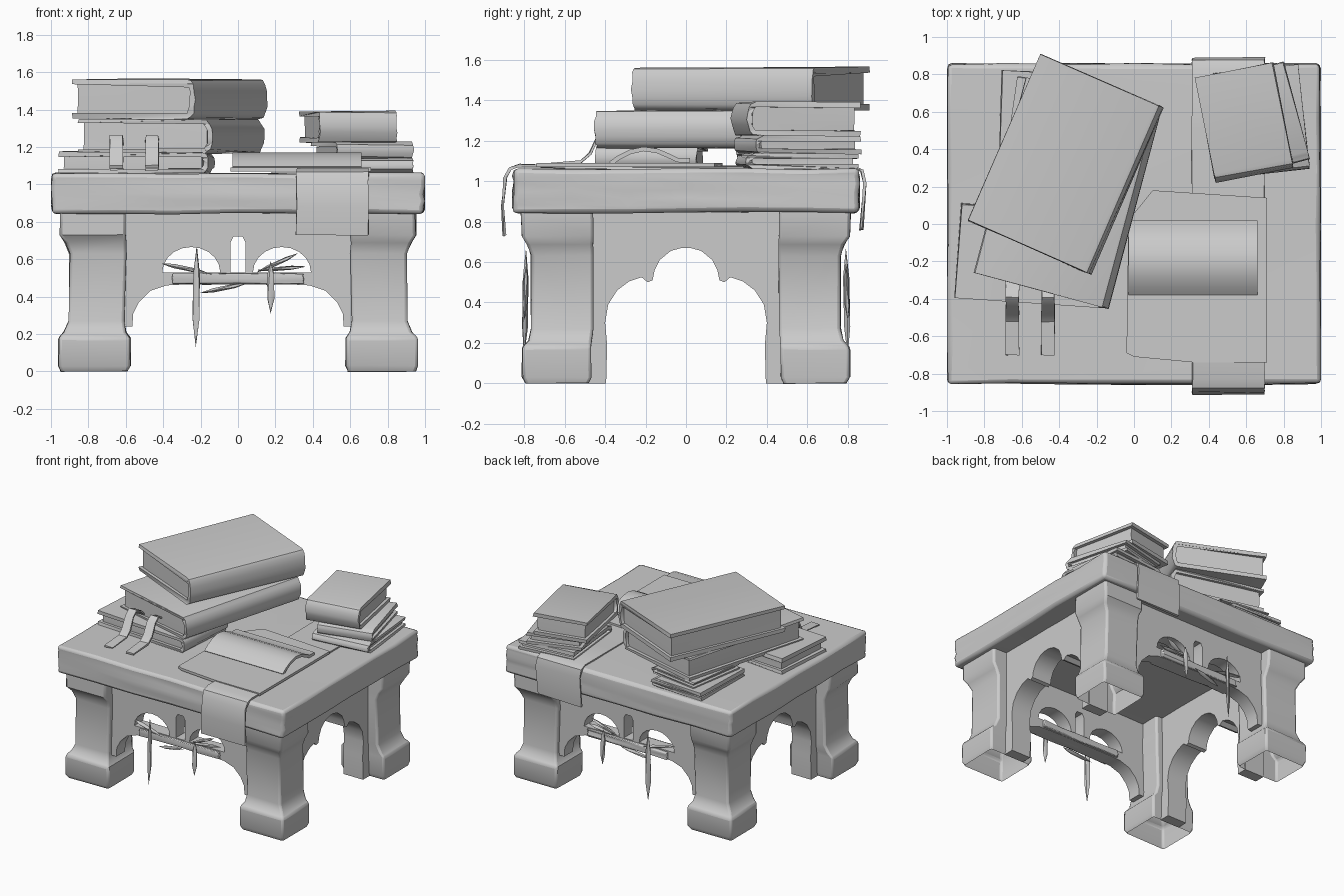
import bpy, bmesh, math, random
from mathutils import Matrix, Vector

random.seed(4)
if "Cube" in bpy.data.objects:
    bpy.data.objects.remove(bpy.data.objects["Cube"])

STONE = bpy.data.materials.new("plain grey")
STONE.use_nodes = True
GREY = (0.6, 0.6, 0.6, 1)
STONE.diffuse_color = GREY
STONE.node_tree.nodes["Principled BSDF"].inputs["Base Color"].default_value = GREY

# Matrices taking a flat outline to a plane facing front, side or up
PLANES = {
    "front": Matrix.Rotation(math.pi / 2, 4, "X"),
    "side": Matrix(((0, 0, 1, 0), (1, 0, 0, 0), (0, 1, 0, 0), (0, 0, 0, 1))),
    "flat": Matrix.Identity(4),
}


def finish(name, bm, bevel=0.0, jitter=0.0):
    for v in bm.verts:
        v.co += Vector([random.uniform(-jitter, jitter) for _ in range(3)])
    bmesh.ops.recalc_face_normals(bm, faces=bm.faces)
    mesh = bpy.data.meshes.new(name)
    bm.to_mesh(mesh)
    bm.free()
    mesh.materials.append(STONE)
    ob = bpy.data.objects.new(name, mesh)
    bpy.context.collection.objects.link(ob)
    if bevel:
        mod = ob.modifiers.new("worn edges", "BEVEL")
        mod.width, mod.segments, mod.limit_method = bevel, 2, "ANGLE"
        mod.angle_limit = math.radians(40)
    bpy.ops.object.select_all(action="DESELECT")
    bpy.context.view_layer.objects.active = ob
    ob.select_set(True)
    bpy.ops.object.shade_smooth_by_angle(angle=math.radians(35))


def plate(name, loops, plane, depth, place=(0, 0, 0), turn=0, jitter=0.0):
    """Thick plate from an outline; further loops become holes."""
    curve = bpy.data.curves.new(name, "CURVE")
    curve.dimensions, curve.fill_mode, curve.extrude = "2D", "BOTH", depth / 2
    for pts in loops:
        s = curve.splines.new("POLY")
        s.points.add(len(pts) - 1)
        for p, (u, v) in zip(s.points, pts):
            p.co = (u, v, 0, 1)
        s.use_cyclic_u = True
    tmp = bpy.data.objects.new(name + "_outline", curve)
    bpy.context.collection.objects.link(tmp)
    mesh = bpy.data.meshes.new_from_object(
        tmp.evaluated_get(bpy.context.evaluated_depsgraph_get()))
    bm = bmesh.new()
    bm.from_mesh(mesh)
    bpy.data.objects.remove(tmp)
    bmesh.ops.remove_doubles(bm, verts=bm.verts, dist=0.0005)
    bm.transform(Matrix.Translation(place)
                 @ Matrix.Rotation(math.radians(turn), 4, "Z") @ PLANES[plane])
    finish(name, bm, jitter=jitter)


def strip(path, t):
    """Closed outline of a thin sheet following a path."""
    back = []
    for i, p in enumerate(path):
        a, b = Vector(path[max(i - 1, 0)]), Vector(path[min(i + 1, len(path) - 1)])
        d = (b - a).normalized()
        back.append((p[0] + d.y * t, p[1] - d.x * t))
    return list(path) + back[::-1]


def mirrored(half):
    return half + [(-u, v) for u, v in reversed(half)]


def box(name, center, size, turn=0, cuts=0, bevel=0.0, jitter=0.0):
    bm = bmesh.new()
    bmesh.ops.create_cube(bm, size=1, matrix=Matrix.Diagonal((*size, 1)))
    if cuts:
        bmesh.ops.subdivide_edges(bm, edges=bm.edges, cuts=cuts, use_grid_fill=True)
    bm.transform(Matrix.Translation(center)
                 @ Matrix.Rotation(math.radians(turn), 4, "Z"))
    finish(name, bm, bevel, jitter)


def book(name, x, y, w, l, z0, z1, turn, spine_turn=0, t=0.025):
    """Wrapped cover with a rounded spine, and a block of pages inside."""
    h, r, bulge = z1 - z0, w / 2, 0.045
    arc = [(r - bulge + bulge * math.sin(a), h / 2 - h / 2 * math.cos(a))
           for a in [math.pi * i / 8 for i in range(9)]]
    outline = strip([(-r, h)] + arc[::-1] + [(-r, 0)], t)
    a = turn + spine_turn
    plate(name + "_cover", [outline], "front", l, (x, y, z0), a, 0.005)
    off = Matrix.Rotation(math.radians(a), 3, "Z") @ Vector((-0.005, 0, 0))
    box(name + "_pages", (x + off.x, y + off.y, z0 + h / 2),
        (w - 0.06, l - 0.045, h - 2 * t + 0.004), a, 1, 0, 0.002)


# Table slab with worn edges
box("table_top", (0, 0, 0.952), (1.99, 1.71, 0.215), cuts=5, bevel=0.022, jitter=0.006)

# Hollow legs: height, inner x, outer x, inner y, outer y
SECTIONS = [(0, .59, .95, .48, .79), (.03, .575, .96, .47, .81), (.18, .575, .96, .47, .81),
            (.21, .60, .93, .465, .78), (.27, .61, .905, .46, .765), (.63, .60, .90, .46, .765),
            (.69, .60, .925, .46, .785), (.73, .60, .95, .46, .81), (.86, .60, .95, .46, .815)]
for sx, side in ((1, "left"), (-1, "right")):
    for sy, end in ((1, "back"), (-1, "front")):
        bm = bmesh.new()
        rings = [[bm.verts.new((sx * x, sy * y, z))
                  for x, y in ((a, c), (b, c), (b, d), (a, d))] for z, a, b, c, d in SECTIONS]
        for lo, hi in zip(rings, rings[1:]):
            for i in range(4):
                j = (i + 1) % 4
                bm.faces.new((lo[i], lo[j], hi[j], hi[i]))
        finish(f"{end}_{side}_leg", bm, 0.015, 0.004)

# Front and back panels with tracery windows above a crossbar
arch = mirrored([(.62, .85), (.62, .24), (.565, .24), (.56, .31), (.53, .37), (.47, .43),
                 (.38, .46), (.28, .465)])
slot = mirrored([(.04, .53), (.04, .69), (.025, .72)])


def lunette(cx):
    return [(cx + .155 * math.cos(a), .53 + .135 * math.sin(a))
            for a in [math.pi * i / 10 for i in range(11)]]


def shard(name, a, b, r):
    """Flattened splinter, widest a third of the way along."""
    a, b = Vector(a), Vector(b)
    bm = bmesh.new()
    bmesh.ops.create_icosphere(bm, subdivisions=1, radius=1)
    for v in bm.verts:
        v.co = (v.co.x * r, v.co.y * r * .6, v.co.z * (b - a).length / 2)
    bm.transform(Matrix.Translation((a + b) / 2)
                 @ (b - a).to_track_quat("Z", "Y").to_matrix().to_4x4())
    finish(name, bm, jitter=.002)


for sy, end in ((-1, "front"), (1, "back")):
    plate(end + "_panel", [arch, slot, lunette(.235), lunette(-.25)], "front", .11,
          (0, sy * .67, 0))
    box(end + "_crossbar", (0, sy * .67, .495), (.70, .15, .055), cuts=3, bevel=.008, jitter=.005)
    # Broken slivers: hanging in front of the bar, and leaning across the windows
    for x0, z0, x1, z1, r in ((-.22, .67, -.225, .13, .024), (.175, .59, .175, .31, .022)):
        shard(end + "_hanging_sliver", (x0, sy * .79, z0), (x1, sy * .80, z1), r)
    for x0, z0, x1, z1 in ((.10, .53, .32, .63), (-.42, .58, -.14, .52), (.36, .56, .10, .54),
                           (-.20, .42, .05, .47)):
        shard(end + "_leaning_sliver", (x0, sy * .72, z0), (x1, sy * .75, z1), .02)

# Side panels with a cusped arch reaching the floor
cusped = mirrored([(.48, .85), (.48, 0), (.395, 0), (.39, .19), (.40, .3), (.385, .39),
                   (.34, .46), (.28, .505), (.22, .525), (.19, .50), (.165, .51), (.155, .56),
                   (.13, .61), (.075, .655), (.02, .67)])
for sx, side in ((1, "left"), (-1, "right")):
    plate(side + "_panel", [cusped], "side", .17, (sx * .74, 0, 0))

# Cloth runner draped over the front and back edges
drape = [(-.905, .73), (-.912, .88), (-.90, 1.02), (-.875, 1.07), (-.82, 1.085), (-.5, 1.078),
         (.5, 1.076), (.82, 1.08), (.875, 1.06), (.89, .99), (.875, .76)]
plate("cloth_runner", [strip(drape, .015)], "side", .385, (.505, 0, 0), jitter=.005)

# Parchment sheet and curled scroll lying on it
plate("parchment", [[(-.04, -.69), (.0, -.71), (.32, -.74), (.71, -.74), (.71, .14),
                     (.1, .18), (-.03, .02)]], "flat", .02, (0, 0, 1.08))
curl = [(-.38, 1.095), (-.34, 1.125), (-.28, 1.155), (-.21, 1.17), (-.14, 1.16), (-.08, 1.135),
        (-.04, 1.115), (.02, 1.115)]
plate("curled_scroll", [strip(curl, .022)], "side", .69, (.315, 0, 0))

# Large stack of books
book("lowest_book", -.54, -.17, .80, .50, 1.06, 1.175, -4)
book("back_flat_book", -.49, .55, .45, .52, 1.06, 1.12, -2)
book("back_thin_book", -.45, .52, .42, .48, 1.12, 1.165, -9, t=.012)
book("middle_book", -.357, .166, .74, 1.08, 1.165, 1.35, -15)
book("top_book", -.365, .319, .72, .97, 1.35, 1.565, -23.5, t=.03)

# Small stack of books, spines to the front
book("small_low_book", .68, .55, .56, .46, 1.06, 1.135, 6, -90)
book("small_middle_book", .665, .55, .54, .42, 1.135, 1.225, 15, -90)
book("small_top_book", .59, .54, .57, .42, 1.225, 1.39, 11, -90)

# Bookmark ribbons hanging out of the large stack
ribbon = [(-.28, 1.17), (-.34, 1.23), (-.39, 1.25), (-.43, 1.22), (-.47, 1.13), (-.52, 1.09),
          (-.70, 1.075)]
for x in (-.65, -.46):
    plate("bookmark_ribbon", [strip(ribbon, .012)], "side", .07, (x, 0, 0), jitter=.003)
